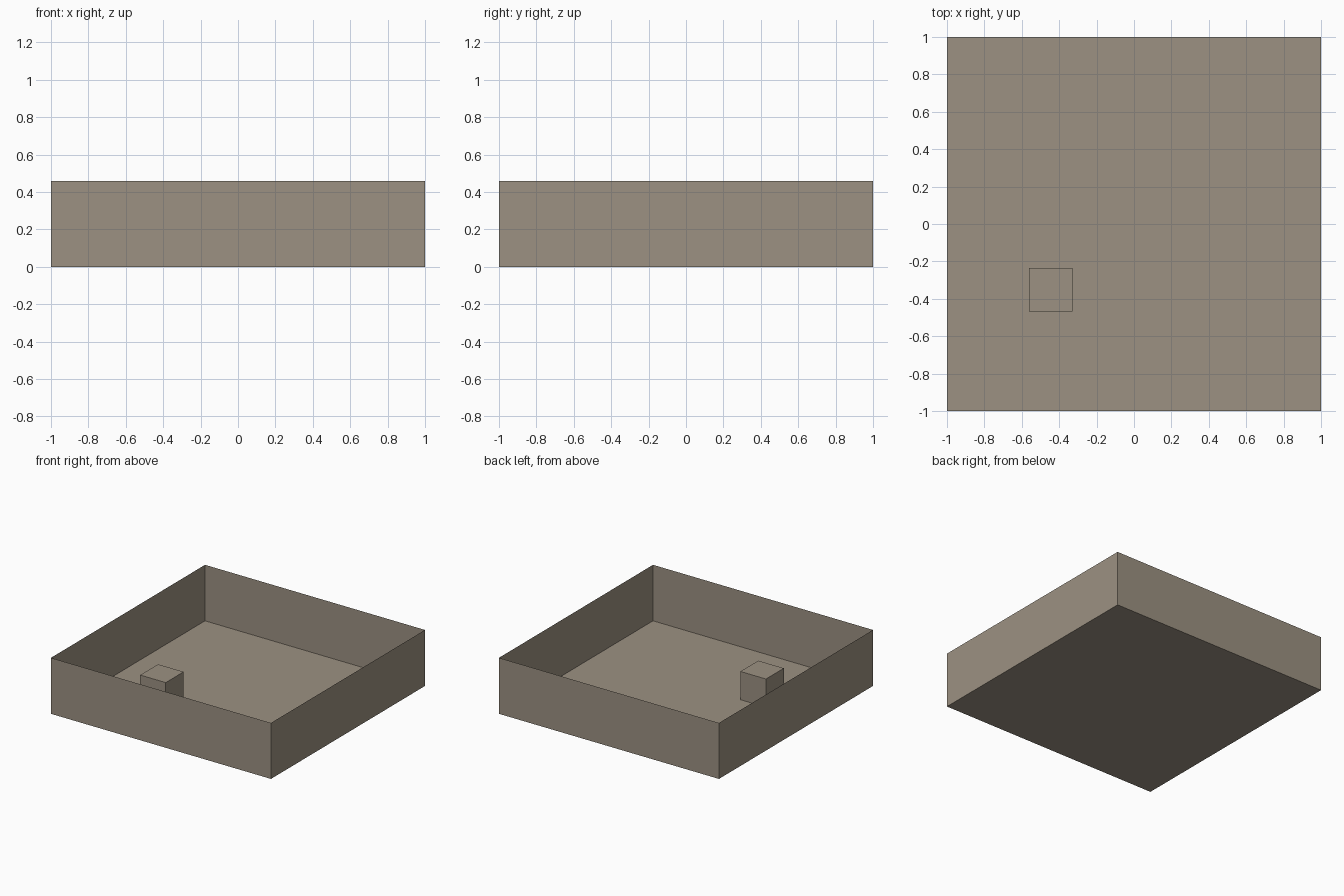
import bpy, bmesh
from mathutils import Vector

if "Cube" in bpy.data.objects:
    bpy.data.objects.remove(bpy.data.objects["Cube"])

stone = bpy.data.materials.new("warm_grey")
stone.diffuse_color = (0.333, 0.285, 0.223, 1.0)
stone.use_nodes = True
stone.node_tree.nodes["Principled BSDF"].inputs["Base Color"].default_value = stone.diffuse_color


def box(name, lo, hi, open_top=False):
    """Axis-aligned box between two corners, optionally without its lid."""
    lo, hi = Vector(lo), Vector(hi)
    bm = bmesh.new()
    bmesh.ops.create_cube(bm, size=1.0)
    bmesh.ops.scale(bm, vec=hi - lo, verts=bm.verts)
    bmesh.ops.translate(bm, vec=(lo + hi) / 2, verts=bm.verts)
    if open_top:
        lid = [f for f in bm.faces if f.normal.z > 0.9]
        bmesh.ops.delete(bm, geom=lid, context='FACES_ONLY')
    mesh = bpy.data.meshes.new(name)
    bm.to_mesh(mesh)
    bm.free()
    mesh.materials.append(stone)
    obj = bpy.data.objects.new(name, mesh)
    bpy.context.collection.objects.link(obj)
    return obj


# Open tray: thin floor and four sheet walls
box("open_tray", (-1, -1, 0), (1, 1, 0.46), open_top=True)

# Small block standing on the tray floor
box("small_block", (-0.562, -0.467, 0), (-0.33, -0.235, 0.232))
